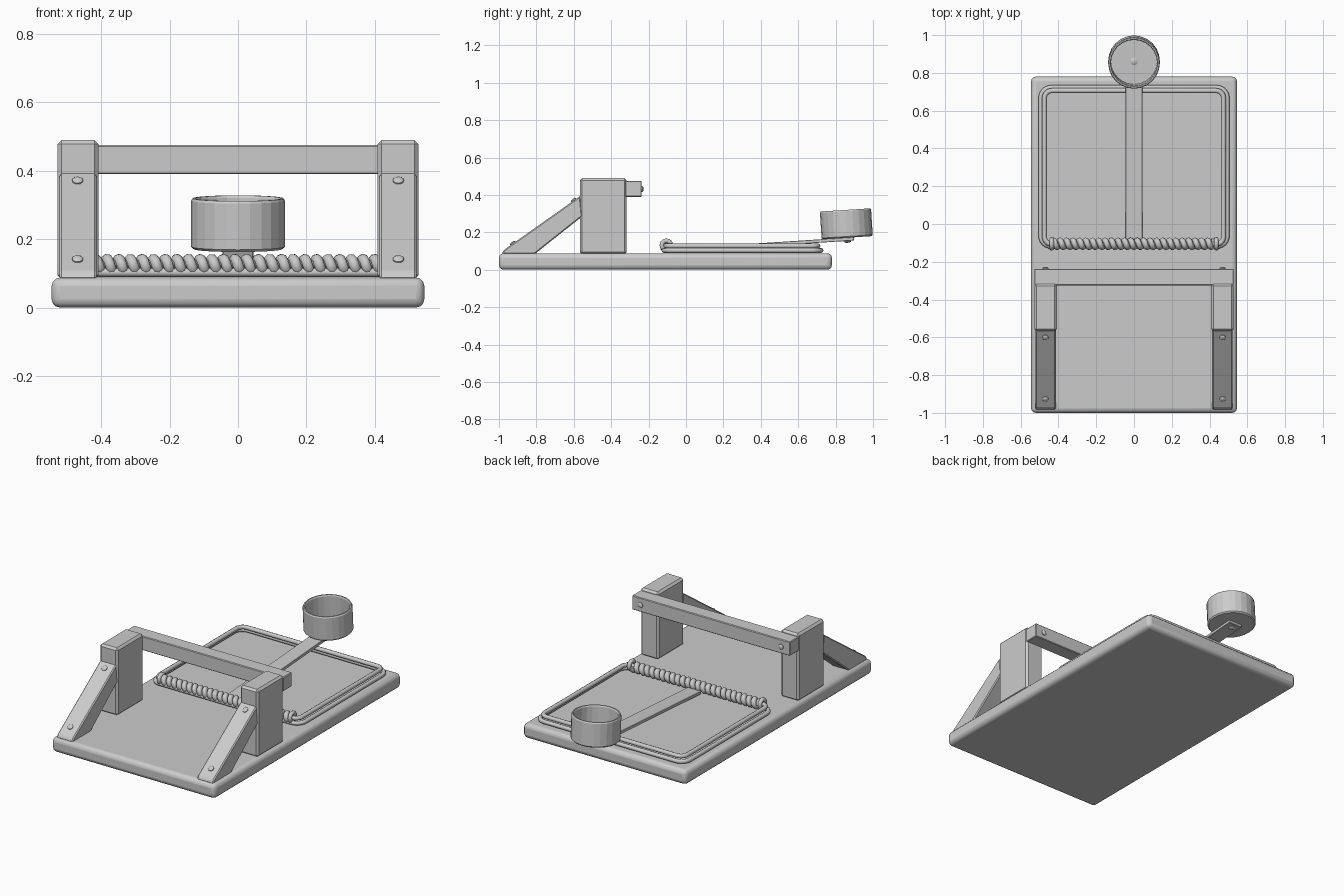
import bpy, bmesh, math
from mathutils import Matrix, Vector

if "Cube" in bpy.data.objects:
    bpy.data.objects.remove(bpy.data.objects["Cube"])


def finish(name, bm, smooth=None, bevel=0, segments=1):
    bmesh.ops.recalc_face_normals(bm, faces=bm.faces)
    me = bpy.data.meshes.new(name)
    bm.to_mesh(me)
    bm.free()
    ob = bpy.data.objects.new(name, me)
    bpy.context.collection.objects.link(ob)
    if bevel:
        m = ob.modifiers.new("bevel", 'BEVEL')
        m.width, m.segments = bevel, segments
        m.limit_method = 'ANGLE'
    if smooth:
        bpy.ops.object.select_all(action='DESELECT')
        bpy.context.view_layer.objects.active = ob
        ob.select_set(True)
        bpy.ops.object.shade_smooth_by_angle(angle=math.radians(smooth))
    return ob


def box(name, lo, hi, matrix=Matrix(), **kw):
    bm = bmesh.new()
    lo, hi = Vector(lo), Vector(hi)
    bmesh.ops.create_cube(bm, size=1, matrix=matrix @ Matrix.Translation((lo + hi) / 2)
                          @ Matrix.Diagonal((*(hi - lo), 1)))
    return finish(name, bm, **kw)


def lathe(name, profile, sides, matrix, smooth=None):
    bm = bmesh.new()
    vs = [bm.verts.new((r, 0, z)) for r, z in profile]
    es = [bm.edges.new(p) for p in zip(vs, vs[1:])]
    bmesh.ops.spin(bm, geom=vs + es, cent=(0, 0, 0), axis=(0, 0, 1),
                   angle=2 * math.pi, steps=sides)
    bmesh.ops.remove_doubles(bm, verts=bm.verts, dist=1e-5)
    bm.transform(matrix)
    return finish(name, bm, smooth)


def bolt(name, loc, direction, r=0.016, h=0.01):
    rot = Vector(direction).to_track_quat('Z', 'Y').to_matrix().to_4x4()
    prof = [(0, h), (r * 0.6, h * 0.9), (r, h * 0.4), (r, -h)]
    return lathe(name, prof, 12, Matrix.Translation(loc) @ rot, 40)


def wire(name, pts, radius, cyclic=False):
    cu = bpy.data.curves.new(name, 'CURVE')
    cu.dimensions = '3D'
    cu.bevel_depth, cu.bevel_resolution = radius, 2
    cu.use_fill_caps = True
    sp = cu.splines.new('POLY')
    sp.points.add(len(pts) - 1)
    for p, co in zip(sp.points, pts):
        p.co = (*co, 1)
        
    sp.use_cyclic_u = cyclic
    sp.use_smooth = True
    ob = bpy.data.objects.new(name, cu)
    bpy.context.collection.objects.link(ob)
    return ob


def rounded_rect(x, y0, y1, z, r, n=6):
    pts = []
    corners = [(x - r, y1 - r), (r - x, y1 - r), (r - x, y0 + r), (x - r, y0 + r)]
    for i, (cx, cy) in enumerate(corners):
        for k in range(n + 1):
            a = math.pi / 2 * (i + k / n)
            pts.append((cx + r * math.cos(a), cy + r * math.sin(a), z))
    return pts


# Wooden base
TOP = 0.088
box("base_board", (-0.545, -1, 0), (0.545, 0.78, TOP), bevel=0.025, segments=3, smooth=50)

# Posts, diagonal braces and their bolts
brace_profile = [(-0.985, TOP - 0.005), (-0.975, 0.105), (-0.565, 0.395),
                 (-0.555, 0.285), (-0.81, TOP - 0.005)]
normal = Vector((0, -0.29, 0.41)).normalized()
for s, side in ((-1, "left"), (1, "right")):
    xs = sorted((s * 0.408, s * 0.528))
    box(f"{side}_post", (xs[0], -0.567, TOP - 0.005), (xs[1], -0.317, 0.49), bevel=0.012)
    bm = bmesh.new()
    f = bm.faces.new([bm.verts.new((xs[0] + 0.006, y, z)) for y, z in brace_profile])
    ext = bmesh.ops.extrude_face_region(bm, geom=[f])
    bmesh.ops.translate(bm, vec=(0.108, 0, 0),
                        verts=[v for v in ext["geom"] if isinstance(v, bmesh.types.BMVert)])
    finish(f"{side}_brace", bm, bevel=0.006)
    for i, y in enumerate((-0.925, -0.60)):
        z = 0.105 + (y + 0.975) * 0.29 / 0.41
        bolt(f"{side}_brace_bolt_{i}", (s * 0.469, y, z), normal)
    bolt(f"{side}_bar_bolt", (s * 0.469, -0.237, 0.432), (0, 1, 0))

# Crossbar
box("crossbar", (-0.527, -0.325, 0.39), (0.527, -0.237, 0.475), bevel=0.004)

# Spring coil with a larger ring at each end
SY, SZ = -0.105, 0.124
turns, steps = 25, 14
coil = []
for i in range(turns * steps + 1):
    a = 2 * math.pi * i / steps
    coil.append((-0.425 + 0.85 * i / (turns * steps),
                 SY + 0.018 * math.cos(a), SZ + 0.018 * math.sin(a)))
wire("spring_coil", coil, 0.0155)
for s, side in ((-1, "left"), (1, "right")):
    ring = [(s * 0.436, SY + 0.024 * math.cos(a), SZ + 0.007 + 0.024 * math.sin(a))
            for a in (2 * math.pi * k / 16 for k in range(16))]
    wire(f"{side}_spring_end", ring, 0.012, True)

# Two stacked wire frames
wire("lower_wire_frame", rounded_rect(0.493, -0.118, 0.722, 0.103, 0.055), 0.013, True)
wire("upper_wire_frame", rounded_rect(0.474, -0.108, 0.706, 0.127, 0.04), 0.013, True)

# Throwing arm and cup share one tilted frame, origin under the cup centre
tilt = Matrix.Translation((0, 0.862, 0.171)) @ Matrix.Rotation(math.radians(3.7), 4, 'X')
box("throwing_arm", (-0.045, -0.945, -0.017), (0.045, 0.035, 0.001), tilt, bevel=0.002)
cup = [(0, 0), (0.130, 0), (0.137, 0.007), (0.137, 0.142), (0.133, 0.149),
       (0.126, 0.149), (0.122, 0.142), (0.122, 0.016), (0, 0.016)]
lathe("cup", cup, 24, tilt)
up = tilt.to_3x3() @ Vector((0, 0, 1))
bolt("cup_bolt_inside", tilt @ Vector((0, 0, 0.016)), up, 0.02)
bolt("cup_bolt_below", tilt @ Vector((0, 0, -0.017)), -up, 0.02)
